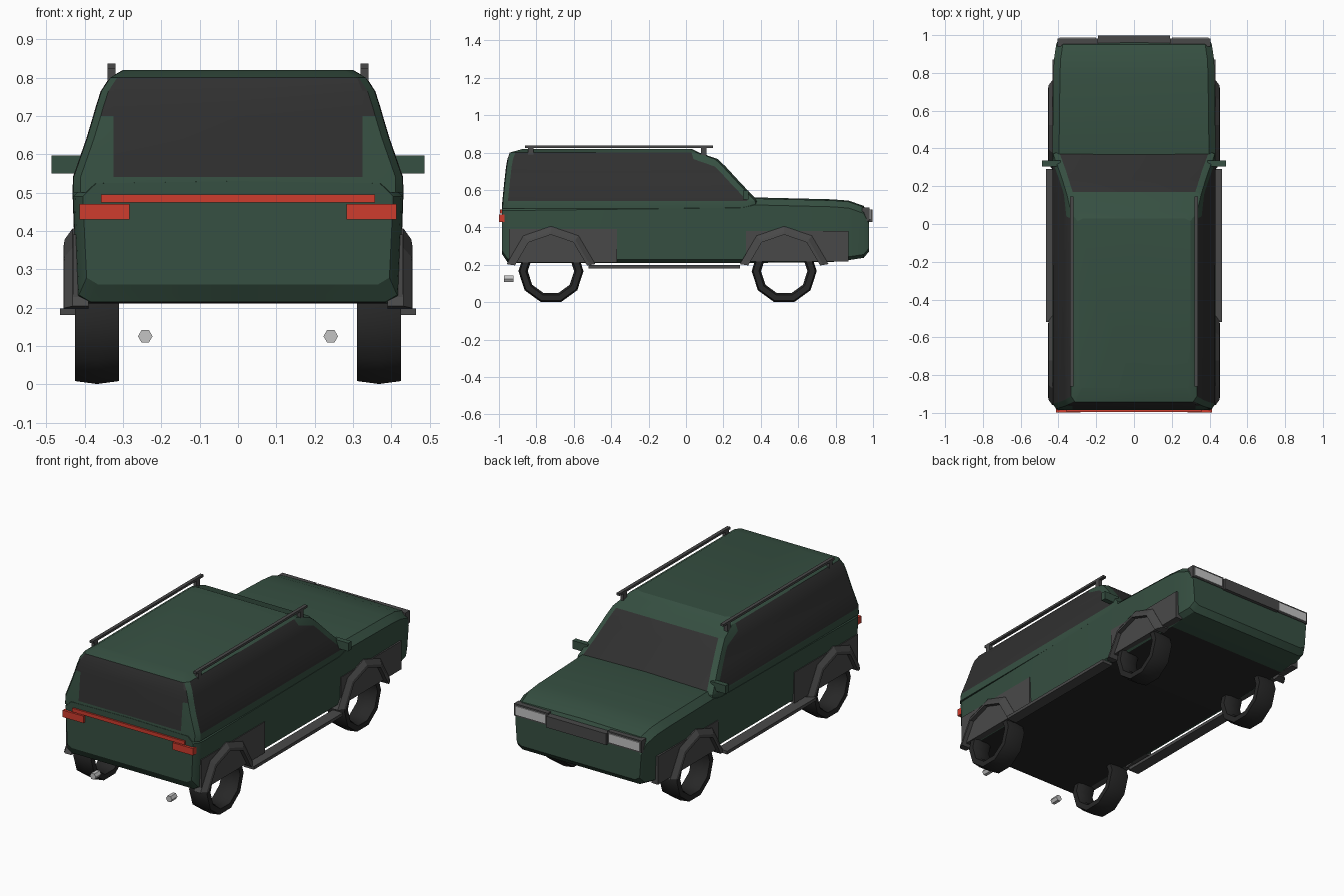
import bpy, bmesh, math
from mathutils import Matrix, Vector

cube = bpy.data.objects.get("Cube")
if cube:
    bpy.data.objects.remove(cube, do_unlink=True)


def material(name, *rgb):
    m = bpy.data.materials.new(name)
    m.use_nodes = True
    m.diffuse_color = (*rgb, 1)
    m.node_tree.nodes["Principled BSDF"].inputs["Base Color"].default_value = (*rgb, 1)
    return m


green = material("forest_green_paint", 0.037, 0.08, 0.054)
glass = material("dark_glass", 0.03, 0.03, 0.03)
rubber = material("black_rubber", 0.02, 0.02, 0.02)
trim = material("grey_trim", 0.066, 0.066, 0.066)
red = material("red_lamp", 0.62, 0.045, 0.027)
silver = material("silver", 0.55, 0.55, 0.55)


def finish(name, bm, mats, angle=None):
    bmesh.ops.recalc_face_normals(bm, faces=bm.faces)
    mesh = bpy.data.meshes.new(name)
    bm.to_mesh(mesh)
    bm.free()
    for m in mats:
        mesh.materials.append(m)
    ob = bpy.data.objects.new(name, mesh)
    bpy.context.collection.objects.link(ob)
    if angle:
        bpy.ops.object.select_all(action='DESELECT')
        ob.select_set(True)
        bpy.context.view_layer.objects.active = ob
        bpy.ops.object.shade_smooth_by_angle(angle=math.radians(angle))
    return ob


def box(name, x, y, z, mat):
    bm = bmesh.new()
    centre = Vector([sum(r) / 2 for r in (x, y, z)])
    size = [abs(r[1] - r[0]) for r in (x, y, z)]
    bmesh.ops.create_cube(bm, size=1, matrix=Matrix.Translation(centre) @ Matrix.Diagonal((*size, 1)))
    return finish(name, bm, [mat])


def loft(name, rings, mats, rule=None, loop=False, angle=None):
    """Skin closed rings; rule(ring, column, face) picks the material slot."""
    bm = bmesh.new()
    vs = [[bm.verts.new(p) for p in ring] for ring in rings]
    n = len(rings[0])
    count = len(rings) if loop else len(rings) - 1
    for i in range(count):
        a, b = vs[i], vs[(i + 1) % len(vs)]
        for j in range(n):
            k = (j + 1) % n
            f = bm.faces.new((a[j], a[k], b[k], b[j]))
            if rule:
                f.material_index = rule(i, j, f)
    if not loop:
        bm.faces.new(vs[0])
        bm.faces.new(vs[-1])
    return finish(name, bm, mats, angle)


def mirrored(half):
    """Close a half outline whose first and last points lie on x = 0."""
    return half + [(-p[0], *p[1:]) for p in reversed(half[1:-1])]


# Lower body: y, half width, bottom, top
stations = [
    (-0.985, 0.405, 0.26, 0.53), (-0.955, 0.425, 0.215, 0.53), (-0.93, 0.43, 0.21, 0.53),
    (0.30, 0.432, 0.21, 0.545), (0.37, 0.432, 0.21, 0.56), (0.78, 0.427, 0.215, 0.55),
    (0.87, 0.424, 0.225, 0.543), (0.95, 0.412, 0.237, 0.515), (0.978, 0.40, 0.27, 0.46),
]
rings = [mirrored([(0, y, b), (w - 0.04, y, b), (w - 0.01, y, b + 0.018),
                   (w, y, t - 0.04), (w - 0.035, y, t - 0.006), (0, y, t)])
         for y, w, b, t in stations]
loft("lower_body", rings, [green, rubber],
     lambda i, j, f: int(j in (0, 9) and 0 < i < 5), angle=25)

# Cabin: height, half width, rear y, front y, end of side glass
levels = [
    (0.50, 0.431, -0.985, 0.39, 0.33), (0.54, 0.431, -0.982, 0.385, 0.33),
    (0.64, 0.396, -0.972, 0.29, 0.235), (0.70, 0.378, -0.965, 0.235, 0.18),
    (0.725, 0.371, -0.962, 0.212, 0.155), (0.765, 0.358, -0.955, 0.17, 0.04),
    (0.80, 0.335, -0.942, 0.07, 0.03), (0.82, 0.30, -0.87, 0.03, 0.0),
]
rings = []
for z, w, back, front, end in levels:
    outline = [(0, back), (min(0.325, w - 0.025), back), (w - 0.02, back + 0.004),
               (w - 0.002, back + 0.03), (w, end), (w - 0.003, front - 0.015),
               (w - 0.033, front), (0, front)]
    rings.append(mirrored([(x, y, z) for x, y in outline]))


def glazing(i, j, f):
    col = min(j, 13 - j)
    rear_or_side = col in (0, 3) and 1 <= i <= 5
    rear_corner = col == 1 and 3 <= i <= 5
    windscreen = col == 6 and 1 <= i <= 4
    return int(rear_or_side or rear_corner or windscreen)


loft("cabin", rings, [green, glass], glazing, angle=20)

# Wheels, wheel arches and the cladding behind them
axles = {"rear": -0.722, "front": 0.525}
panels = {"rear": ((-0.945, -0.37), (0.212, 0.39)), "front": ((0.32, 0.87), (0.218, 0.38))}
tyre = [(-0.057, 0.135), (-0.057, 0.166), (0, 0.174), (0.057, 0.166),
        (0.057, 0.135), (0.03, 0.124), (-0.03, 0.124)]
arch = [(0.39, 0.195), (0.455, 0.195), (0.452, 0.212), (0.432, 0.24), (0.39, 0.24)]
hub_z = 0.166


def swept(profile, angles, y, x0, s):
    return [[(s * (x0 + x), y + r * math.cos(a), hub_z + r * math.sin(a)) for x, r in profile]
            for a in map(math.radians, angles)]


for s, side in ((1, "left"), (-1, "right")):
    for end, y in axles.items():
        tag = end + "_" + side
        loft(tag + "_tyre", swept(tyre, range(0, 360, 36), y, 0.368, s), [rubber], loop=True, angle=40)
        loft(tag + "_wheel_arch", swept(arch, (9, 52, 90, 128, 171), y, 0, s), [trim])
        py, pz = panels[end]
        box(tag + "_cladding", (s * 0.39, s * 0.431), py, pz, trim)

    # Side step, door mirror and roof rail
    box(side + "_side_step", (s * 0.40, s * 0.465), (-0.52, 0.29), (0.18, 0.198), trim)
    box(side + "_mirror", (s * 0.39, s * 0.487), (0.305, 0.335), (0.55, 0.597), green)
    box(side + "_roof_rail", (s * 0.32, s * 0.34), (-0.86, 0.145), (0.824, 0.837), trim)
    for n, y in enumerate((-0.83, 0.095)):
        box(f"{side}_rail_foot_{n}", (s * 0.32, s * 0.34), (y - 0.015, y + 0.015), (0.78, 0.826), trim)

    # Lamps
    box(side + "_tail_lamp", (s * 0.283, s * 0.414), (-0.999, -0.97), (0.43, 0.47), red)
    box(side + "_headlamp_frame", (s * 0.19, s * 0.405), (0.94, 0.982), (0.435, 0.505), trim)
    box(side + "_headlamp", (s * 0.2, s * 0.395), (0.95, 0.988), (0.443, 0.495), silver)

    # Exhaust tip
    bm = bmesh.new()
    place = Matrix.Translation((s * 0.242, -0.947, 0.125)) @ Matrix.Rotation(math.pi / 2, 4, 'X') \
        @ Matrix.Rotation(math.pi / 6, 4, 'Z')
    bmesh.ops.create_cone(bm, cap_ends=True, segments=6, radius1=0.019, radius2=0.019,
                          depth=0.05, matrix=place)
    finish(side + "_exhaust", bm, [silver])

# Tail light bar and grille
box("tail_light_bar", (-0.357, 0.357), (-0.995, -0.97), (0.474, 0.495), red)
box("grille", (-0.19, 0.19), (0.94, 0.997), (0.43, 0.495), trim)
